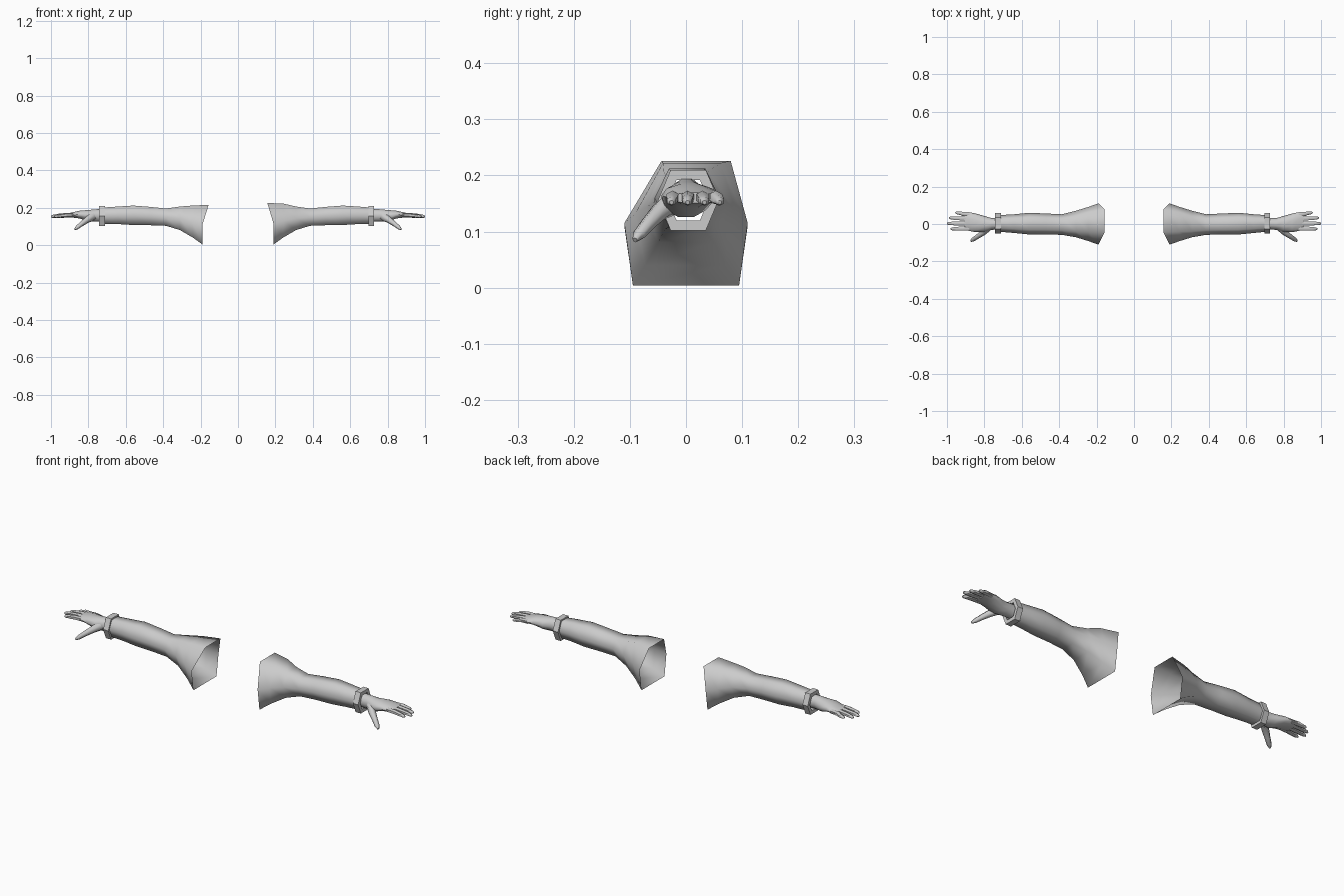
import bpy, bmesh, math
from mathutils import Vector

if "Cube" in bpy.data.objects:
    bpy.data.objects.remove(bpy.data.objects["Cube"])

grey = bpy.data.materials.new("light_grey")
grey.diffuse_color = (0.6, 0.6, 0.6, 1)
grey.use_nodes = True
grey.node_tree.nodes["Principled BSDF"].inputs["Base Color"].default_value = grey.diffuse_color


def loft(name, rings, side, caps=True, loop=False, angle=60):
    """Skin a list of point rings, mirrored in x when side is -1."""
    bm = bmesh.new()
    rows = [[bm.verts.new((p[0] * side, p[1], p[2])) for p in r] for r in rings]
    n = len(rows[0])
    for i in range(len(rows) if loop else len(rows) - 1):
        a, b = rows[i], rows[(i + 1) % len(rows)]
        for j in range(n):
            k = (j + 1) % n
            f = [a[j], a[k], b[k], b[j]]
            bm.faces.new(f if side < 0 else f[::-1])
    if caps:
        bm.faces.new(rows[0])
        bm.faces.new(rows[-1])
    if caps or loop:
        bmesh.ops.recalc_face_normals(bm, faces=bm.faces[:])
    me = bpy.data.meshes.new(name)
    bm.to_mesh(me)
    bm.free()
    me.materials.append(grey)
    ob = bpy.data.objects.new(name, me)
    bpy.context.collection.objects.link(ob)
    bpy.ops.object.select_all(action='DESELECT')
    ob.select_set(True)
    bpy.context.view_layer.objects.active = ob
    bpy.ops.object.shade_smooth_by_angle(angle=math.radians(angle))
    return ob


def hex_ring(xt, xm, xb, yc, hw, zt, zb, ft, fb, shift=0):
    """Six-sided sleeve section: flat top and bottom, pointed sides."""
    zm = (zt + zb) / 2
    return [(xt, yc + shift - hw * ft, zt), (xt, yc + shift + hw * ft, zt),
            (xm, yc + hw, zm), (xb, yc + hw * fb, zb),
            (xb, yc - hw * fb, zb), (xm, yc - hw, zm)]


def oval(x, yc, hw, zc, hz, n=10):
    return [(x, yc + hw * math.cos(2 * math.pi * i / n),
             zc + hz * math.sin(2 * math.pi * i / n)) for i in range(n)]


def digit(name, path, side, n=6):
    """Tapered finger along points (x, y, z, radius across, radius up)."""
    pts = [Vector(p[:3]) for p in path]
    rings = []
    for i, p in enumerate(path):
        d = (pts[min(i + 1, len(pts) - 1)] - pts[max(i - 1, 0)]).normalized()
        across = Vector((0, 0, 1)).cross(d).normalized()
        up = d.cross(across)
        rings.append([pts[i] + across * p[3] * math.cos(2 * math.pi * k / n + 0.52)
                      + up * p[4] * math.sin(2 * math.pi * k / n + 0.52)
                      for k in range(n)])
    return loft(name, rings, side)


for side, label, cuff_x, top in ((1, "right", 0.712, 0.226), (-1, "left", 0.727, 0.216)):
    # flared sleeve, open at the shoulder
    loft("sleeve_" + label, [
        hex_ring(0.157, 0.19, 0.19, 0, 0.11, top, 0.004, 0.56, 0.86, 0.018),
        hex_ring(0.245, 0.245, 0.24, 0, 0.091, top - 0.004, 0.04, 0.56, 0.8, 0.01),
        hex_ring(0.31, 0.31, 0.31, 0, 0.071, 0.207, 0.081, 0.56, 0.7),
        hex_ring(0.385, 0.385, 0.385, -0.003, 0.055, 0.196, 0.104, 0.56, 0.62),
        hex_ring(0.47, 0.47, 0.47, 0, 0.056, 0.205, 0.107, 0.56, 0.58),
        hex_ring(0.56, 0.56, 0.56, 0.002, 0.058, 0.212, 0.108, 0.56, 0.56),
        hex_ring(0.64, 0.64, 0.64, 0.002, 0.05, 0.207, 0.113, 0.56, 0.56),
        hex_ring(cuff_x, cuff_x, cuff_x, 0.003, 0.044, 0.201, 0.115, 0.56, 0.56),
    ], side, caps=False, angle=75)

    # cuff band
    def band(x, hw, hz):
        return hex_ring(x, x, x, 0.004, hw, 0.156 + hz, 0.156 - hz, 0.58, 0.58)
    loft("cuff_" + label, [
        band(cuff_x - 0.015, 0.04, 0.04), band(cuff_x - 0.015, 0.054, 0.054),
        band(cuff_x + 0.015, 0.054, 0.054), band(cuff_x + 0.015, 0.036, 0.036),
    ], side, caps=False, loop=True, angle=30)

    # wrist and palm
    loft("hand_" + label, [
        oval(0.70, 0.002, 0.031, 0.16, 0.036),
        oval(0.76, 0.0, 0.031, 0.159, 0.035),
        oval(0.80, 0.0, 0.043, 0.157, 0.033),
        oval(0.845, 0.006, 0.05, 0.164, 0.022),
        oval(0.885, 0.014, 0.05, 0.162, 0.015),
        oval(0.91, 0.016, 0.047, 0.16, 0.01),
    ], side)

    # four fingers: name, base y, tip y, tip x
    for f, y0, y1, tip in (("index", -0.023, -0.026, 0.98), ("middle", 0.003, 0.003, 1.0),
                           ("ring", 0.028, 0.033, 0.988), ("little", 0.05, 0.06, 0.955)):
        digit(f + "_finger_" + label, [
            (0.875, y0, 0.161, 0.012, 0.012),
            (0.915, (y0 * 2 + y1) / 3, 0.161, 0.0125, 0.012),
            (tip - 0.03, (y0 + y1 * 2) / 3, 0.157, 0.011, 0.010),
            (tip - 0.008, y1, 0.154, 0.009, 0.008),
            (tip, y1, 0.152, 0.004, 0.004)], side)

    # thumb
    digit("thumb_" + label, [
        (0.775, -0.018, 0.155, 0.02, 0.024),
        (0.805, -0.045, 0.137, 0.018, 0.018),
        (0.835, -0.066, 0.115, 0.014, 0.014),
        (0.86, -0.083, 0.095, 0.012, 0.011),
        (0.872, -0.091, 0.085, 0.005, 0.005)], side)
